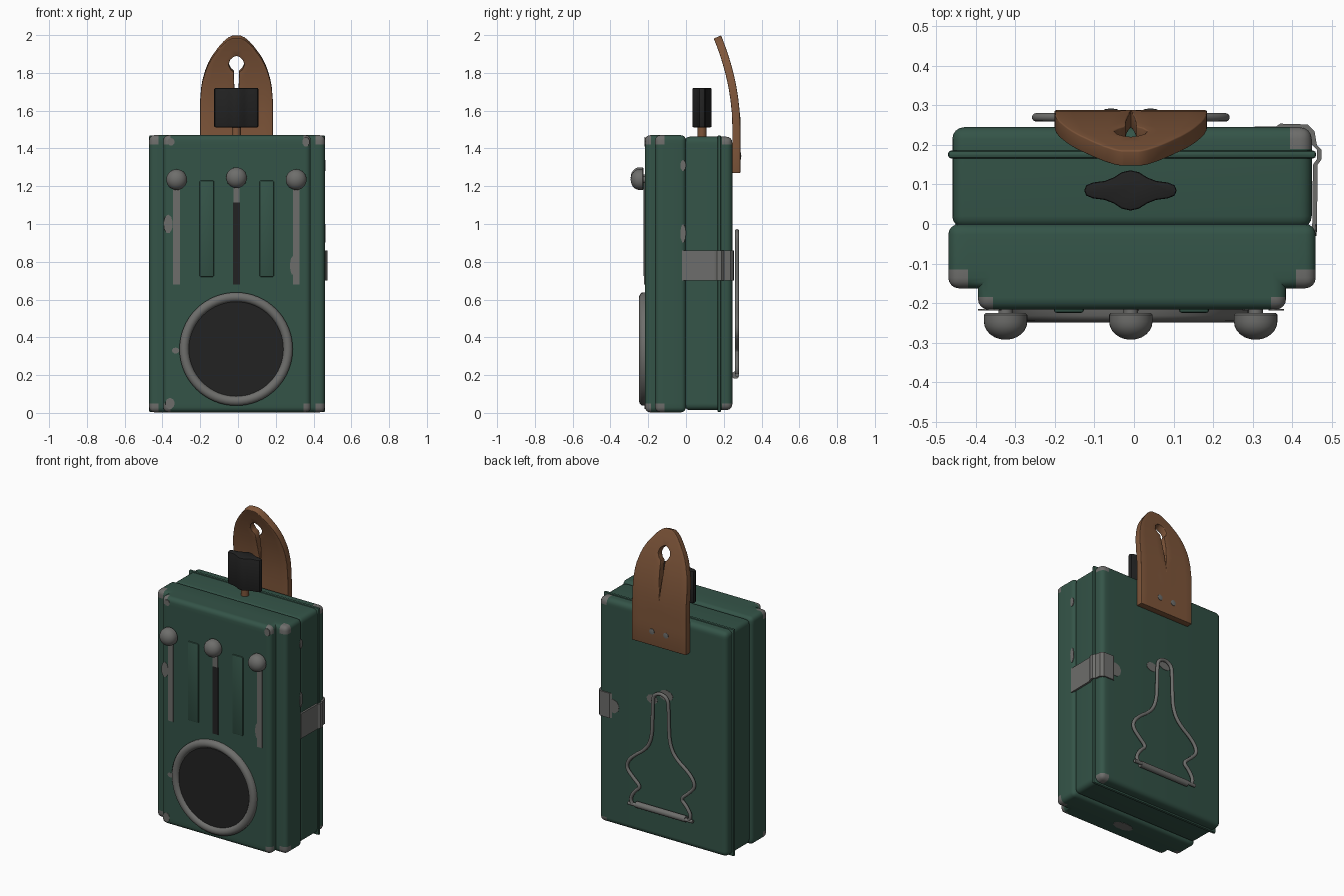
import bpy, bmesh, math
from mathutils import Vector

if "Cube" in bpy.data.objects:
    bpy.data.objects.remove(bpy.data.objects["Cube"])


def material(name, rgb):
    m = bpy.data.materials.new(name)
    m.diffuse_color = (*rgb, 1)
    m.use_nodes = True
    m.node_tree.nodes["Principled BSDF"].inputs["Base Color"].default_value = m.diffuse_color
    return m


GREEN = material("green paint", (0.034, 0.088, 0.064))
STEEL = material("bare steel", (0.155, 0.155, 0.148))
BLACK = material("black plastic", (0.016, 0.016, 0.016))
LEATHER = material("brown leather", (0.21, 0.092, 0.042))
CX = -0.005  # middle of the case


def finish(bm, name, mats, smooth=True):
    bmesh.ops.recalc_face_normals(bm, faces=bm.faces[:])
    me = bpy.data.meshes.new(name)
    bm.to_mesh(me)
    bm.free()
    ob = bpy.data.objects.new(name, me)
    bpy.context.collection.objects.link(ob)
    for m in mats:
        me.materials.append(m)
    if smooth:
        bpy.ops.object.select_all(action='DESELECT')
        ob.select_set(True)
        bpy.context.view_layer.objects.active = ob
        bpy.ops.object.shade_smooth_by_angle(angle=math.radians(40))
    return ob


def prism(pts, z0, z1, bevel=0.0, segs=3):
    """Upright prism from an xy outline, convex edges rounded."""
    bm = bmesh.new()
    face = bm.faces.new([bm.verts.new((x, y, z0)) for x, y in pts])
    res = bmesh.ops.extrude_face_region(bm, geom=[face])
    top = [v for v in res["geom"] if isinstance(v, bmesh.types.BMVert)]
    bmesh.ops.translate(bm, verts=top, vec=(0, 0, z1 - z0))
    bmesh.ops.recalc_face_normals(bm, faces=bm.faces[:])
    if bevel:
        edges = [e for e in bm.edges if e.calc_face_angle_signed() > 0.5]
        bmesh.ops.bevel(bm, geom=edges, offset=bevel, segments=segs,
                        profile=0.5, affect='EDGES', clamp_overlap=True)
    return bm


def box(name, x, y, z, mat, bevel=0.0):
    bm = prism([(x[0], y[0]), (x[1], y[0]), (x[1], y[1]), (x[0], y[1])], *z, bevel, 2)
    return finish(bm, name, [mat])


def lathe(name, cx, cz, profile, mat, n=48):
    """Turn (radius, y) points around a front-to-back axis."""
    bm = bmesh.new()
    rings = []
    for r, y in profile:
        rings.append([bm.verts.new((cx + r * math.cos(2 * math.pi * i / n), y,
                                    cz + r * math.sin(2 * math.pi * i / n))) for i in range(n)])
    for a, b in zip(rings, rings[1:]):
        for i in range(n):
            bm.faces.new((a[i], a[(i + 1) % n], b[(i + 1) % n], b[i]))
    bmesh.ops.remove_doubles(bm, verts=bm.verts[:], dist=1e-5)
    for ends in (rings[0], rings[-1]):
        if all(v.is_valid for v in ends):
            bm.faces.new(ends)
    return finish(bm, name, [mat])


def tube(name, pts, radius, mat, smooth=False):
    cu = bpy.data.curves.new(name, 'CURVE')
    cu.dimensions = '3D'
    cu.bevel_depth, cu.bevel_resolution, cu.use_fill_caps = radius, 3, True
    sp = cu.splines.new('NURBS' if smooth else 'POLY')
    sp.points.add(len(pts) - 1)
    for p, c in zip(sp.points, pts):
        p.co = (*c, 1)
    if smooth:
        sp.order_u, sp.use_endpoint_u, sp.resolution_u = 3, True, 6
    cu.materials.append(mat)
    ob = bpy.data.objects.new(name, cu)
    bpy.context.collection.objects.link(ob)


def wear(bm, planes, test):
    """Cut a shell along planes and mark the worn faces."""
    for axis, d in planes:
        no = Vector((0, 0, 0))
        no[axis] = 1
        bmesh.ops.bisect_plane(bm, geom=bm.verts[:] + bm.edges[:] + bm.faces[:],
                               plane_co=no * d, plane_no=no)
    for f in bm.faces:
        f.material_index = int(test(f.calc_center_median()))


# Front shell with stepped sides and worn corners
half = [(0.465, 0.0), (0.465, -0.163), (0.39, -0.163), (0.39, -0.217)]
outline = [(CX + x, y) for x, y in half] + [(CX - x, y) for x, y in reversed(half)]
bm = prism(outline, 0.003, 1.47, 0.032, 4)
wear(bm, [(2, 0.05), (2, 1.422), (0, CX - 0.415), (0, CX + 0.415), (0, CX - 0.352),
          (0, CX + 0.352), (1, -0.115), (1, -0.185)],
     lambda c: (c.z < 0.05 or c.z > 1.422) and
     ((abs(c.x - CX) > 0.415 and c.y < -0.115) or (abs(c.x - CX) > 0.352 and c.y < -0.185)))
finish(bm, "front_shell", [GREEN, STEEL])


def rect(h, y0, y1):
    return [(CX - h, y0), (CX + h, y0), (CX + h, y1), (CX - h, y1)]


# Back shell, its rim bead and the seam
bm = prism(rect(0.455, -0.01, 0.245), 0.015, 1.462, 0.03, 4)
wear(bm, [(2, 0.05), (2, 1.42), (0, CX + 0.4), (1, 0.19)],
     lambda c: (c.z < 0.05 or c.z > 1.42) and c.x > CX + 0.4 and c.y > 0.19)
finish(bm, "back_shell", [GREEN, STEEL])
finish(prism(rect(0.466, 0.166, 0.186), 0.004, 1.469, 0.008, 2), "rim_bead", [GREEN])

# Lamp ring and lens
lathe("lamp_ring", CX - 0.005, 0.338, [(0.3, -0.2), (0.3, -0.232), (0.29, -0.244), (0.275, -0.249),
      (0.26, -0.244), (0.25, -0.232), (0.25, -0.2)], STEEL, 64)
lathe("lamp_lens", CX - 0.005, 0.338, [(0.253, -0.2), (0.253, -0.232), (0, -0.234)], BLACK, 64)

# Filter sliders with round knobs
for side, x, z in (("left", -0.325, 1.235), ("middle", -0.008, 1.245), ("right", 0.308, 1.235)):
    if side == "middle":
        box("middle_slot", (x - 0.019, x + 0.019), (-0.21, -0.220), (0.68, 1.115), BLACK)
        box("middle_track", (x - 0.017, x + 0.017), (-0.21, -0.222), (1.115, 1.22), STEEL)
    else:
        box(side + "_track", (x - 0.018, x + 0.018), (-0.21, -0.222), (0.68, 1.22), STEEL)
    dome = [(0.055 * math.cos(a * math.pi / 12), -0.247 - 0.046 * math.sin(a * math.pi / 12))
            for a in range(7)]
    lathe(side + "_knob", x, z, [(0.018, -0.21), (0.018, -0.225), (0.05, -0.225), (0.055, -0.23)]
          + dome, STEEL, 32)

# Raised green ribs between the sliders
for side, x in (("left", -0.165), ("right", 0.152)):
    box(side + "_rib", (x - 0.038, x + 0.038), (-0.225, -0.2), (0.72, 1.23), GREEN, 0.007)

# Top switch and its stem
quarter = [(0.117, 0.0), (0.112, 0.013), (0.095, 0.02), (0.065, 0.024), (0.042, 0.033),
           (0.022, 0.046), (0.0, 0.051)]
upper = quarter + [(-x, y) for x, y in reversed(quarter[:-1])]
loop = upper + [(x, -y) for x, y in reversed(upper[1:-1])]
bm = prism([(x - 0.009, y + 0.085) for x, y in loop], 1.512, 1.72)
caps = [e for e in bm.edges if abs(e.verts[0].co.z - e.verts[1].co.z) < 1e-5]
bmesh.ops.bevel(bm, geom=caps, offset=0.006, segments=2, profile=0.5, affect='EDGES')
finish(bm, "switch_knob", [BLACK])
tube("switch_stem", [(-0.009, 0.085, 1.45), (-0.009, 0.085, 1.53)], 0.024, LEATHER)

# Leather tab with keyhole: rows of (height, outer half width, hole half width)
rows = [(1.27, 0.193, 0), (1.4, 0.193, 0), (1.5, 0.193, 0), (1.59, 0.193, 0), (1.66, 0.192, 0.006),
        (1.72, 0.187, 0.011), (1.76, 0.18, 0.013), (1.808, 0.166, 0.014), (1.822, 0.161, 0.03),
        (1.848, 0.15, 0.042), (1.874, 0.136, 0.034), (1.89, 0.126, 0.016), (1.896, 0.121, 0),
        (1.93, 0.096, 0), (1.96, 0.069, 0), (1.98, 0.045, 0), (1.99, 0.024, 0)]


def tab_y(z):
    return 0.267 - 0.42 * max(0, z - 1.5) ** 2


bm = bmesh.new()
for s in (-1, 1):
    grid = [[bm.verts.new((-0.008 + s * (h + (o - h) * u / 4), tab_y(z), z)) for u in range(5)]
            for z, o, h in rows]
    for a, b in zip(grid, grid[1:]):
        for i in range(4):
            bm.faces.new((a[i], a[i + 1], b[i + 1], b[i]))
bmesh.ops.remove_doubles(bm, verts=bm.verts[:], dist=1e-5)
tab = finish(bm, "leather_tab", [LEATHER])
mod = tab.modifiers.new("thickness", 'SOLIDIFY')
mod.thickness, mod.offset = 0.042, 0
mod = tab.modifiers.new("soft edges", 'BEVEL')
mod.width, mod.segments, mod.angle_limit = 0.011, 3, math.radians(50)
for x in (-0.058, 0.042):
    lathe("tab_rivet", x, 1.36, [(0.018, 0.27), (0.018, 0.29), (0, 0.293)], STEEL, 16)

# Wire hanger on the back
side = [(0.2, 0.2), (0.222, 0.225), (0.185, 0.29), (0.14, 0.325), (0.2, 0.375), (0.25, 0.43),
        (0.215, 0.5), (0.1, 0.58), (0.062, 0.67), (0.058, 0.8), (0.056, 0.89), (0.05, 0.945)]
wire = side + [(0, 0.968)] + [(-x, z) for x, z in reversed(side)]
tube("hanger_wire", [(x - 0.008, 0.27, z) for x, z in wire], 0.011, STEEL, True)
tube("hanger_pin", [(-0.238, 0.27, 0.2), (0.222, 0.27, 0.2)], 0.011, STEEL)
tube("hanger_sleeve", [(-0.185, 0.262, 0.2), (0.17, 0.262, 0.2)], 0.02, STEEL)

# Clasp band wrapping the right side and back corner
path = [(0.463, -0.02), (0.465, 0.15), (0.475, 0.164), (0.475, 0.188), (0.463, 0.2),
        (0.457, 0.235), (0.44, 0.252), (0.37, 0.254)]
inner = [(x - 0.012, y - (0.008 if y > 0.22 else 0)) for x, y in reversed(path)]
finish(prism(path + inner, 0.7, 0.86), "clasp_band", [STEEL], False)


# Worn paint spots: thin plates lying on the case
def spot(axis, centre, ru, rv):
    bm = bmesh.new()
    bmesh.ops.create_cone(bm, cap_ends=True, segments=9, radius1=1, radius2=1, depth=0.004)
    u, v = [i for i in range(3) if i != axis]
    for vert in bm.verts:
        p = vert.co.copy()
        vert.co = centre
        vert.co[axis] += p.z
        vert.co[u] += p.x * ru
        vert.co[v] += p.y * rv
    finish(bm, "worn_spot", [STEEL], False)


for axis, centre, ru, rv in (
        (1, (-0.37, -0.217, 1.0), 0.025, 0.05), (1, (-0.33, -0.217, 0.33), 0.02, 0.016),
        (1, (0.29, -0.217, 0.78), 0.015, 0.05), (1, (-0.355, -0.217, 1.435), 0.02, 0.02),
        (1, (0.36, -0.217, 1.435), 0.02, 0.025), (1, (-0.36, -0.217, 0.05), 0.025, 0.03),
        (0, (0.46, -0.015, 1.31), 0.015, 0.03), (0, (0.46, -0.015, 0.95), 0.015, 0.05),
        (1, (-0.03, 0.245, 0.95), 0.05, 0.035), (1, (0.07, 0.245, 0.9), 0.04, 0.03),
        (1, (0.35, 0.245, 0.78), 0.045, 0.045), (2, (0.0, -0.1, 0.003), 0.07, 0.035)):
    spot(axis, centre, ru, rv)
